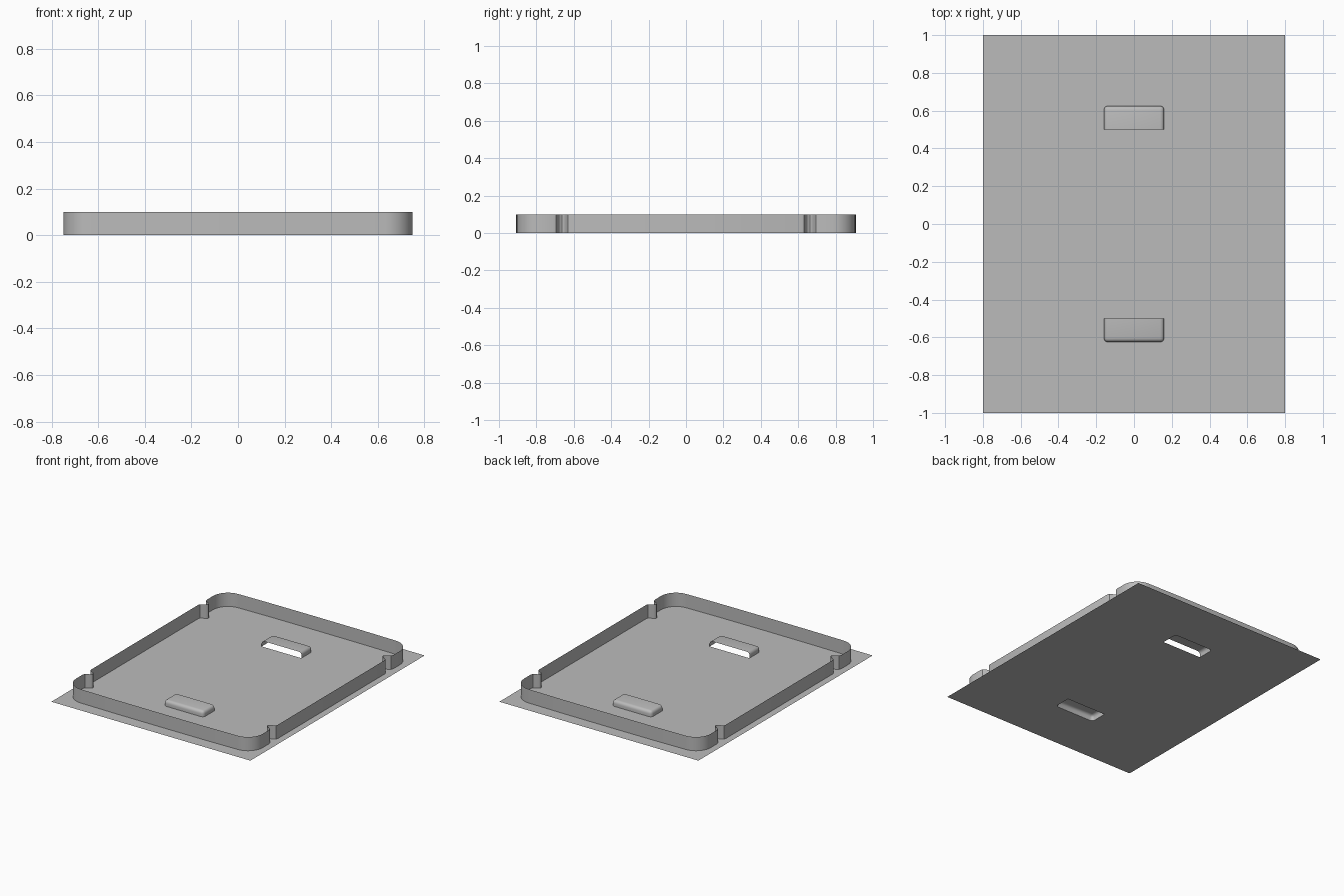
import bpy, bmesh, math

if "Cube" in bpy.data.objects:
    bpy.data.objects.remove(bpy.data.objects["Cube"])

grey = bpy.data.materials.new("plain_grey")
grey.diffuse_color = (0.5, 0.5, 0.5, 1)
grey.use_nodes = True
grey.node_tree.nodes["Principled BSDF"].inputs["Base Color"].default_value = grey.diffuse_color

PLATE_X, PLATE_Y = 0.80, 1.00
WALL_X, WALL_Y, WALL_H = 0.75, 0.91, 0.10
CORNER = 0.12
VENT_X, VENT_IN, VENT_OUT, VENT_H, VENT_R = 0.16, 0.50, 0.625, 0.042, 0.022


def finish(bm, name):
    mesh = bpy.data.meshes.new(name)
    bm.to_mesh(mesh)
    bm.free()
    mesh.materials.append(grey)
    ob = bpy.data.objects.new(name, mesh)
    bpy.context.collection.objects.link(ob)
    bpy.ops.object.select_all(action='DESELECT')
    ob.select_set(True)
    bpy.context.view_layer.objects.active = ob
    bpy.ops.object.shade_smooth_by_angle(angle=math.radians(35))
    return ob


def arc(cx, cy, r, a0, a1, n):
    return [(cx + r * math.cos(math.radians(a0 + (a1 - a0) * i / n)),
             cy + r * math.sin(math.radians(a0 + (a1 - a0) * i / n)))
            for i in range(n + 1)]


# Base plate: a thin sheet with an opening under each vent
bm = bmesh.new()


def loop(points):
    vs = [bm.verts.new((x, y, 0)) for x, y in points]
    for a, b in zip(vs, vs[1:] + vs[:1]):
        bm.edges.new((a, b))


loop([(-PLATE_X, -PLATE_Y), (PLATE_X, -PLATE_Y),
      (PLATE_X, PLATE_Y), (-PLATE_X, PLATE_Y)])
for s in (-1, 1):
    hole = [(-VENT_X, VENT_IN), (VENT_X, VENT_IN)]
    hole += arc(VENT_X - VENT_R, VENT_OUT - VENT_R, VENT_R, 0, 90, 4)
    hole += arc(-VENT_X + VENT_R, VENT_OUT - VENT_R, VENT_R, 90, 180, 4)
    loop([(x, s * y) for x, y in hole])
bmesh.ops.triangle_fill(bm, edges=bm.edges[:], use_beauty=True, normal=(0, 0, 1))
for f in bm.faces:
    f.normal_update()
    if f.normal.z < 0:
        f.normal_flip()
finish(bm, "base_plate")

# Rim wall: one quarter outline with a side notch, mirrored around
quarter = [(WALL_X, 0.0), (WALL_X, 0.615),
           (0.745, 0.63), (0.73, 0.638), (0.712, 0.645), (0.703, 0.653),
           (0.70, 0.662), (0.703, 0.671), (0.712, 0.679), (0.73, 0.686),
           (0.744, 0.696), (WALL_X, 0.715)]
quarter += arc(WALL_X - CORNER, WALL_Y - 0.005 - CORNER, CORNER, 0, 90, 10)
quarter += [(0.35, WALL_Y - 0.001), (0.0, WALL_Y)]
half = quarter + [(-x, y) for x, y in quarter[-2::-1]]
outline = half + [(x, -y) for x, y in half[-2:0:-1]]
bm = bmesh.new()
low = [bm.verts.new((x, y, 0)) for x, y in outline]
high = [bm.verts.new((x, y, WALL_H)) for x, y in outline]
for i in range(len(outline)):
    j = (i + 1) % len(outline)
    bm.faces.new((low[i], low[j], high[j], high[i]))
finish(bm, "rim_wall")


# Vent hoods: rounded covers, open underneath and towards the middle
def vent_hood(name, s):
    bm = bmesh.new()
    x, a, b, h = VENT_X, s * VENT_IN, s * VENT_OUT, VENT_H
    v = [bm.verts.new(p) for p in
         ((-x, a, 0), (x, a, 0), (x, b, 0), (-x, b, 0),
          (-x, a, h), (x, a, h), (x, b, h), (-x, b, h))]
    for ids in ((4, 5, 6, 7), (1, 2, 6, 5), (2, 3, 7, 6), (3, 0, 4, 7)):
        f = bm.faces.new([v[i] for i in ids])
        if s < 0:
            f.normal_flip()
    inner = [e for e in bm.edges if len(e.link_faces) == 2]
    bmesh.ops.bevel(bm, geom=inner, offset=VENT_R, segments=4,
                    profile=0.5, affect='EDGES')
    finish(bm, name)


vent_hood("front_vent_hood", -1)
vent_hood("back_vent_hood", 1)
